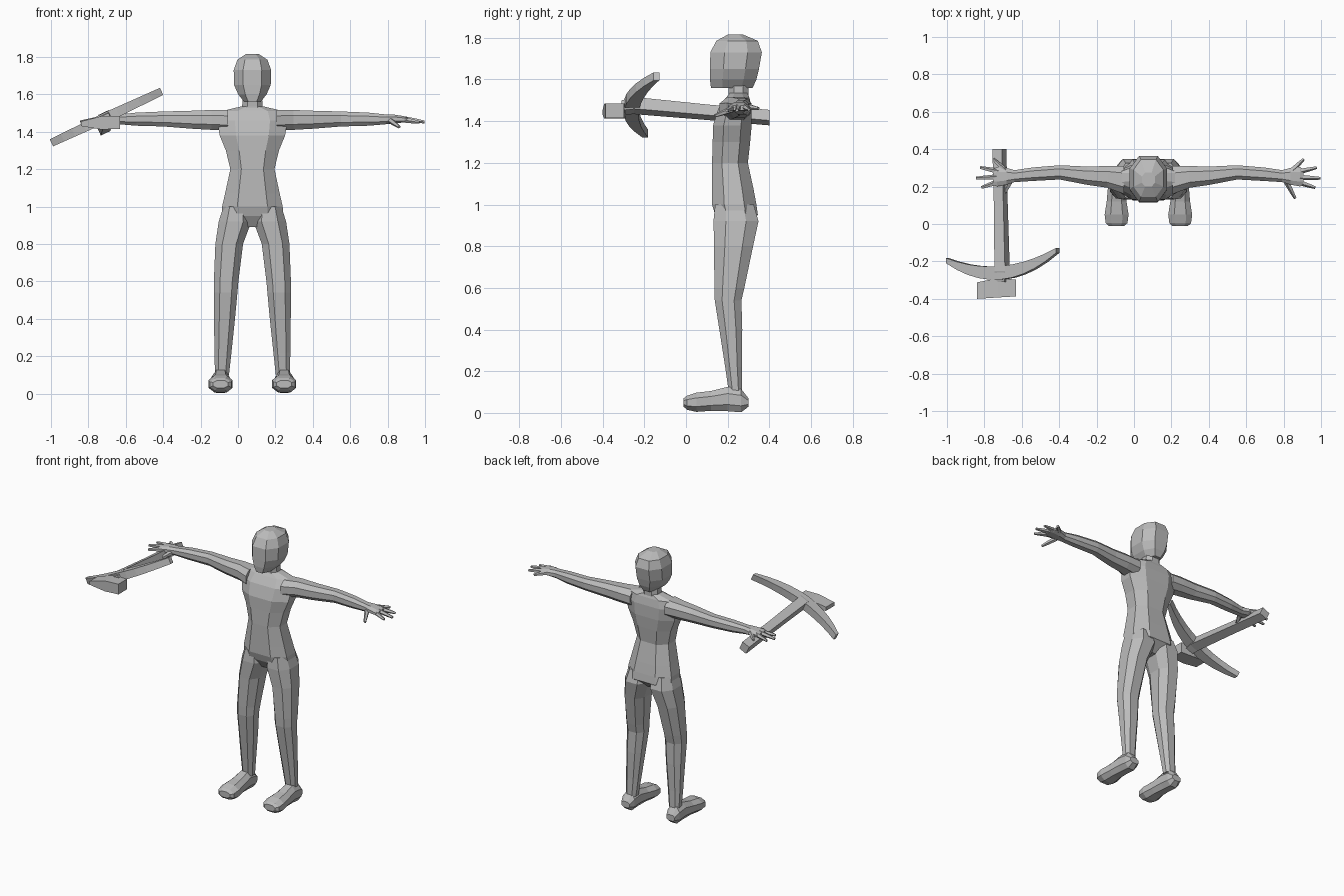
import bpy, math
from mathutils import Vector

CX = 0.077  # body centre line
grey = bpy.data.materials.new("plain grey")
grey.diffuse_color = (0.5, 0.5, 0.5, 1)

OCT = [(1, .45), (.5, 1), (-.5, 1), (-1, .45), (-1, -.45), (-.5, -1), (.5, -1), (1, -.45)]
BOX = [(1, 1), (-1, 1), (-1, -1), (1, -1)]
PENT = [(math.cos(i * math.tau / 5), math.sin(i * math.tau / 5)) for i in range(5)]


def loft(name, rings):
    """Skin a list of equal point rings and cap both ends."""
    n = len(rings[0])
    verts = [tuple(p) for r in rings for p in r]
    faces = [(k * n + i, k * n + (i + 1) % n, (k + 1) * n + (i + 1) % n, (k + 1) * n + i)
             for k in range(len(rings) - 1) for i in range(n)]
    faces += [tuple(range(n))[::-1], tuple(range(len(verts) - n, len(verts)))]
    me = bpy.data.meshes.new(name)
    me.from_pydata(verts, [], faces)
    import bmesh
    bm = bmesh.new()
    bm.from_mesh(me)
    bmesh.ops.recalc_face_normals(bm, faces=bm.faces)
    bm.to_mesh(me)
    bm.free()
    me.materials.append(grey)
    ob = bpy.data.objects.new(name, me)
    bpy.context.collection.objects.link(ob)
    return ob


def level(z, x0, x1, y0, y1):
    """Horizontal eight-sided ring filling the given bounds."""
    return [(CX + (x0 + x1) / 2 + a * (x1 - x0) / 2, (y0 + y1) / 2 + b * (y1 - y0) / 2, z) for a, b in OCT]


def stack(name, rows):
    loft(name, [level(z, -w, w, y0, y1) for z, w, y0, y1 in rows])


def rod(name, p, q, r0, r1):
    p, q = Vector(p), Vector(q)
    d = (q - p).normalized()
    s = d.cross(Vector((0, 0, 1))).normalized()
    t = s.cross(d)
    loft(name, [[c + (s * a + t * b) * r for a, b in PENT] for c, r in ((p, r0), (p.lerp(q, .6), (r0 + r1) / 2), (q, r1))])


# Torso, neck and head: height, half width, front y, back y
stack("torso", [(.89, .05, .18, .28), (.95, .165, .14, .345), (1.0, .162, .125, .338),
                (1.07, .146, .125, .325), (1.2, .118, .125, .297), (1.3, .142, .128, .308),
                (1.38, .175, .13, .315), (1.46, .188, .155, .315), (1.51, .165, .19, .305),
                (1.535, .06, .21, .295)])
stack("neck", [(1.48, .065, .20, .30), (1.535, .055, .205, .30), (1.60, .05, .20, .30)])
stack("head", [(1.56, .045, .12, .32), (1.60, .076, .115, .338), (1.65, .098, .115, .35),
               (1.73, .10, .117, .364), (1.785, .08, .145, .345), (1.815, .035, .20, .275)])

for s, side in ((-1, "right"), (1, "left")):
    # Legs: height, inner and outer offset, front y, back y
    legs = [(1.0, .02, .155, .14, .325), (.92, .005, .18, .132, .348), (.8, .05, .198, .135, .322),
            (.6, .075, .206, .136, .28), (.54, .08, .206, .138, .266), (.4, .093, .205, .16, .27),
            (.22, .112, .203, .188, .268), (.10, .125, .20, .205, .27)]
    loft(side + "_leg", [level(z, *sorted((s * i, s * o)), y0, y1) for z, i, o, y0, y1 in legs])

    # Feet: y, half width, bottom, top
    foot = [(.30, .032, .03, .07), (.265, .045, .003, .115), (.20, .046, .008, .125), (.12, .053, .01, .105),
            (.05, .064, .005, .097), (.005, .058, .015, .082), (-.012, .04, .03, .07)]
    loft(side + "_foot", [[(CX + s * .17 + a * w, y, (b0 + b1) / 2 + b * (b1 - b0) / 2) for a, b in OCT]
                          for y, w, b0, b1 in foot])

    # Arms with palm: offset, y centre, y half, z centre, z half
    arm = [(.13, .235, .075, 1.46, .055), (.22, .252, .058, 1.463, .053), (.325, .258, .049, 1.464, .048),
           (.475, .276, .038, 1.468, .040), (.62, .266, .036, 1.467, .035), (.715, .256, .032, 1.466, .026),
           (.76, .255, .045, 1.468, .023), (.81, .253, .052, 1.466, .017), (.83, .25, .042, 1.464, .012)]
    loft(side + "_arm", [[(CX + s * x, yc + a * yh, zc + b * zh) for a, b in OCT] for x, yc, yh, zc, zh in arm])

    # Fingers and thumb: base and tip
    digits = [((.765, .285, 1.47), (.83, .347, 1.46)), ((.80, .28, 1.468), (.90, .302, 1.455)),
              ((.81, .25, 1.468), (.92, .245, 1.452)), ((.80, .225, 1.465), (.892, .195, 1.45)),
              ((.74, .225, 1.458), (.785, .138, 1.425))]
    for i, (p, q) in enumerate(digits):
        rod(f"{side}_finger_{i + 1}", (CX + s * p[0], p[1], p[2]), (CX + s * q[0], q[1], q[2]), .016, .008)

# Pickaxe frame: u runs along the blade, w across its thickness
ang = math.radians(25)
U = Vector((math.cos(ang), 0, math.sin(ang)))
W = Vector((-math.sin(ang), 0, math.cos(ang)))

# Handle
loft("pickaxe_handle", [[Vector((x, y, z)) + U * a * h + W * b * h for a, b in BOX]
                        for x, y, z, h in ((-.72, .40, 1.417, .028), (-.712, .1, 1.443, .028),
                                           (-.705, -.25, 1.475, .031), (-.705, -.31, 1.465, .026))])

# Curved pick blade
rings = []
for i in range(11):
    t = i / 5 - 1
    outer = -.297 + .115 * t * t + .027 * t
    inner = -.225 + .07 * t * t + .027 * t
    c = Vector((-.703, 0, 1.478)) + U * .325 * t
    h = .027 - .006 * abs(t)
    rings.append([c + W * h * b + Vector((0, inner if a > 0 else outer, 0)) for a, b in BOX])
loft("pickaxe_blade", rings)

# Wedge block at the head of the pickaxe
loft("pickaxe_block", [[(x, y0 if a < 0 else y1, z0 if b < 0 else z1) for a, b in BOX]
                       for x, y0, y1, z0, z1 in ((-.84, -.40, -.312, 1.43, 1.455),
                                                 (-.73, -.393, -.29, 1.412, 1.483),
                                                 (-.632, -.387, -.297, 1.415, 1.485))])
